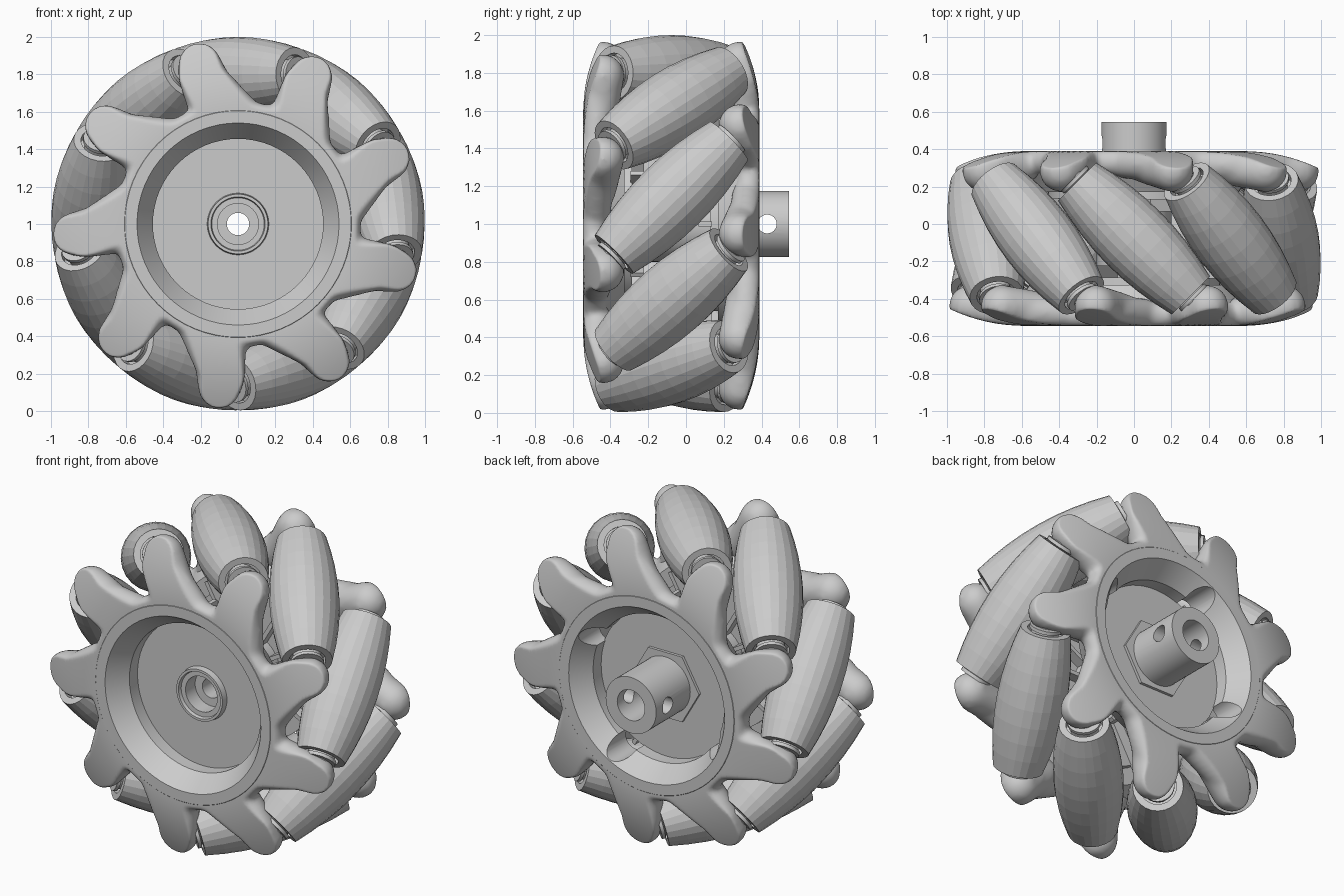
import bpy, bmesh
from math import sin, cos, pi, radians, sqrt, hypot
from mathutils import Matrix, Vector

if "Cube" in bpy.data.objects:
    bpy.data.objects.remove(bpy.data.objects["Cube"])

COUNT = 9                                   # rollers around the wheel
AXIS_R = 0.80                               # distance of roller axes from wheel axle
FACE = 0.4675                               # half width of the wheel body
PLACE = Matrix.Translation((0, -0.0775, 1))  # wheel centre in the world
FLIP = Matrix.Rotation(pi, 4, 'Z')          # front side -> back side


def add(name, mesh, matrix=Matrix()):
    ob = bpy.data.objects.new(name, mesh)
    bpy.context.collection.objects.link(ob)
    ob.matrix_world = PLACE @ matrix
    return ob


def lathe_mesh(name, profile, segs):
    """Closed (radius, y) profile turned around the y axis."""
    bm = bmesh.new()
    rings = []
    for i in range(segs):
        a = 2 * pi * i / segs
        rings.append([bm.verts.new((r * cos(a), y, r * sin(a))) for r, y in profile])
    n = len(profile)
    for i in range(segs):
        p, q = rings[i], rings[(i + 1) % segs]
        for j in range(n):
            k = (j + 1) % n
            bm.faces.new((p[j], p[k], q[k], q[j]))
    bmesh.ops.recalc_face_normals(bm, faces=bm.faces)
    mesh = bpy.data.meshes.new(name)
    bm.to_mesh(mesh)
    bm.free()
    return mesh


def bake(ob):
    """Apply all modifiers."""
    dg = bpy.context.evaluated_depsgraph_get()
    mesh = bpy.data.meshes.new_from_object(ob.evaluated_get(dg))
    ob.modifiers.clear()
    ob.data = mesh


def smooth(ob, angle=30):
    bpy.ops.object.select_all(action='DESELECT')
    ob.select_set(True)
    bpy.context.view_layer.objects.active = ob
    bpy.ops.object.shade_smooth_by_angle(angle=radians(angle))


def cut(ob, matrices, radius, depth):
    """Drill round holes along the local z of each matrix."""
    bm = bmesh.new()
    for m in matrices:
        bmesh.ops.create_cone(bm, cap_ends=True, segments=24, radius1=radius,
                              radius2=radius, depth=depth, matrix=m)
    mesh = bpy.data.meshes.new("cutter")
    bm.to_mesh(mesh)
    bm.free()
    cutter = add("cutter", mesh)
    cutter.hide_render = True
    mod = ob.modifiers.new("cut", 'BOOLEAN')
    mod.operation, mod.object = 'DIFFERENCE', cutter
    bake(ob)
    bpy.data.objects.remove(cutter)


def hull(target, spheres, matrix):
    """Add the convex hull of some (x, y, z, radius) spheres to a bmesh."""
    bm = bmesh.new()
    for x, y, z, r in spheres:
        bmesh.ops.create_uvsphere(bm, u_segments=16, v_segments=10, radius=r,
                                  matrix=Matrix.Translation((x, y, z)))
    bmesh.ops.delete(bm, geom=bm.edges[:], context='EDGES_FACES')
    bmesh.ops.convex_hull(bm, input=bm.verts)
    loose = [v for v in bm.verts if not v.link_faces]
    bmesh.ops.delete(bm, geom=loose, context='VERTS')
    bm.transform(matrix)
    bmesh.ops.recalc_face_normals(bm, faces=bm.faces)
    tmp = bpy.data.meshes.new("tmp")
    bm.to_mesh(tmp)
    bm.free()
    target.from_mesh(tmp)
    bpy.data.meshes.remove(tmp)


# Barrel rollers: profile follows the wheel's round envelope
HALF = 0.43
ts = [-HALF + 2 * HALF * i / 8 for i in range(9)]
barrel = [(1 - sqrt(AXIS_R ** 2 + t * t / 2), t) for t in ts]
barrel += [(0.105, HALF), (0.105, HALF - 0.05), (0.05, HALF - 0.05),
           (0.05, 0.05 - HALF), (0.105, 0.05 - HALF), (0.105, -HALF)]
roller_mesh = lathe_mesh("roller", barrel, 24)
# Axle pin with a bearing flange at each end
pin = [(0.03, -0.52), (0.06, -0.52), (0.06, -0.455), (0.095, -0.455), (0.095, -0.435),
       (0.08, -0.43), (0.08, -0.38)]
pin += [(r, -y) for r, y in reversed(pin)]
pin_mesh = lathe_mesh("roller_pin", pin, 24)
for i in range(COUNT):
    m = (Matrix.Rotation(2 * pi * i / COUNT, 4, 'Y') @ Matrix.Translation((0, 0, AXIS_R))
         @ Matrix.Rotation(radians(45), 4, 'Z'))
    add(f"roller_{i + 1}", roller_mesh, m)
    smooth(add(f"roller_pin_{i + 1}", pin_mesh, m))


# Side plates: dished rim plus nine rounded lugs holding the roller ends
def polar(deg, rad, y, r):
    return (rad * cos(radians(deg)), y, rad * sin(radians(deg)), r)


bm = bmesh.new()
tip = (0.392, -0.362, 0.785, 0.115)
for i in range(COUNT):
    turn = Matrix.Rotation(2 * pi * i / COUNT, 4, 'Y')
    # finger, slope on its long side, band around the rim
    hull(bm, [tip, polar(66, 0.82, -0.40, 0.095), polar(66, 0.65, -0.39, 0.09),
              polar(56, 0.65, -0.38, 0.09)], turn)
    hull(bm, [polar(60, 0.78, -0.39, 0.09), polar(64, 0.60, -0.40, 0.08),
              polar(45, 0.59, -0.40, 0.08)], turn)
    hull(bm, [polar(a, 0.585, -0.41, 0.075) for a in (64, 54, 44, 34, 24)], turn)
lug_mesh = bpy.data.meshes.new("lugs")
bm.to_mesh(lug_mesh)
bm.free()
lugs = add("front_lugs", lug_mesh)
rm = lugs.modifiers.new("blend", 'REMESH')
rm.mode, rm.voxel_size, rm.use_smooth_shade = 'VOXEL', 0.018, True
sm = lugs.modifiers.new("soften", 'SMOOTH')
sm.factor, sm.iterations = 0.5, 5
bake(lugs)
# press the outer face into a shallow dome and keep the dish clear
for v in lugs.data.vertices:
    r = hypot(v.co.x, v.co.z)
    v.co.y = max(v.co.y, -(FACE - 0.002 - 0.6 * max(0, r - 0.60) ** 2))
    if r < 0.57:
        v.co.x *= 0.57 / r
        v.co.z *= 0.57 / r
sm = lugs.modifiers.new("soften", 'SMOOTH')
sm.factor, sm.iterations = 0.5, 3
bake(lugs)
add("back_lugs", lugs.data, FLIP)

rim_profile = [(0.54, -FACE), (0.605, -FACE), (0.625, -FACE + 0.02), (0.635, -FACE + 0.10),
               (0.60, -FACE + 0.15), (0.56, -FACE + 0.22), (0.455, -FACE + 0.22),
               (0.455, -FACE + 0.12)]
front_rim = add("front_rim", lathe_mesh("front_rim", rim_profile, 64))
smooth(front_rim, 20)
back_rim = add("back_rim", lathe_mesh("back_rim", [(r, -y) for r, y in rim_profile], 64))
# Screw access scallops in the back dish
cut(back_rim, [Matrix.Translation((0.465 * cos(a), 0.36, 0.465 * sin(a)))
               @ Matrix.Rotation(pi / 2, 4, 'X')
               for a in (radians(29 + 90 * k) for k in range(4))], 0.072, 0.5)
smooth(back_rim, 20)

# Centre hub: two web discs, core, front boss and the shaft at the back
hub = add("hub", lathe_mesh("hub", [
    (0.06, -0.19), (0.06, 0.35), (0.095, 0.35), (0.095, 0.6225), (0.175, 0.6225),
    (0.175, 0.2675), (0.46, 0.2675), (0.46, 0.2075), (0.20, 0.2075), (0.20, -0.2075),
    (0.46, -0.2075), (0.46, -0.2675), (0.165, -0.2675), (0.16, -0.305), (0.145, -0.305),
    (0.14, -0.285), (0.11, -0.285), (0.11, -0.19)], 48))
cut(hub, [Matrix.Translation((0, 0.5075, 0)) @ Matrix.Rotation(pi / 2, 4, 'Y')], 0.05, 1.0)
smooth(hub)

# Hexagonal collar at the foot of the shaft
add("hex_collar", lathe_mesh("hex_collar", [(0.165, 0.25), (0.235, 0.25), (0.235, 0.285),
                                            (0.165, 0.285)], 6))

# Stiffening ribs on the inner side of both web discs
bm = bmesh.new()
for i in range(12):
    for y in (-0.18, 0.18):
        bmesh.ops.create_cube(bm, size=1, matrix=Matrix.Rotation(2 * pi * i / 12, 4, 'Y')
                              @ Matrix.Translation((0.36, y, 0))
                              @ Matrix.Diagonal(Vector((0.36, 0.07, 0.025, 1))))
rib_mesh = bpy.data.meshes.new("web_ribs")
bm.to_mesh(rib_mesh)
bm.free()
add("web_ribs", rib_mesh)
